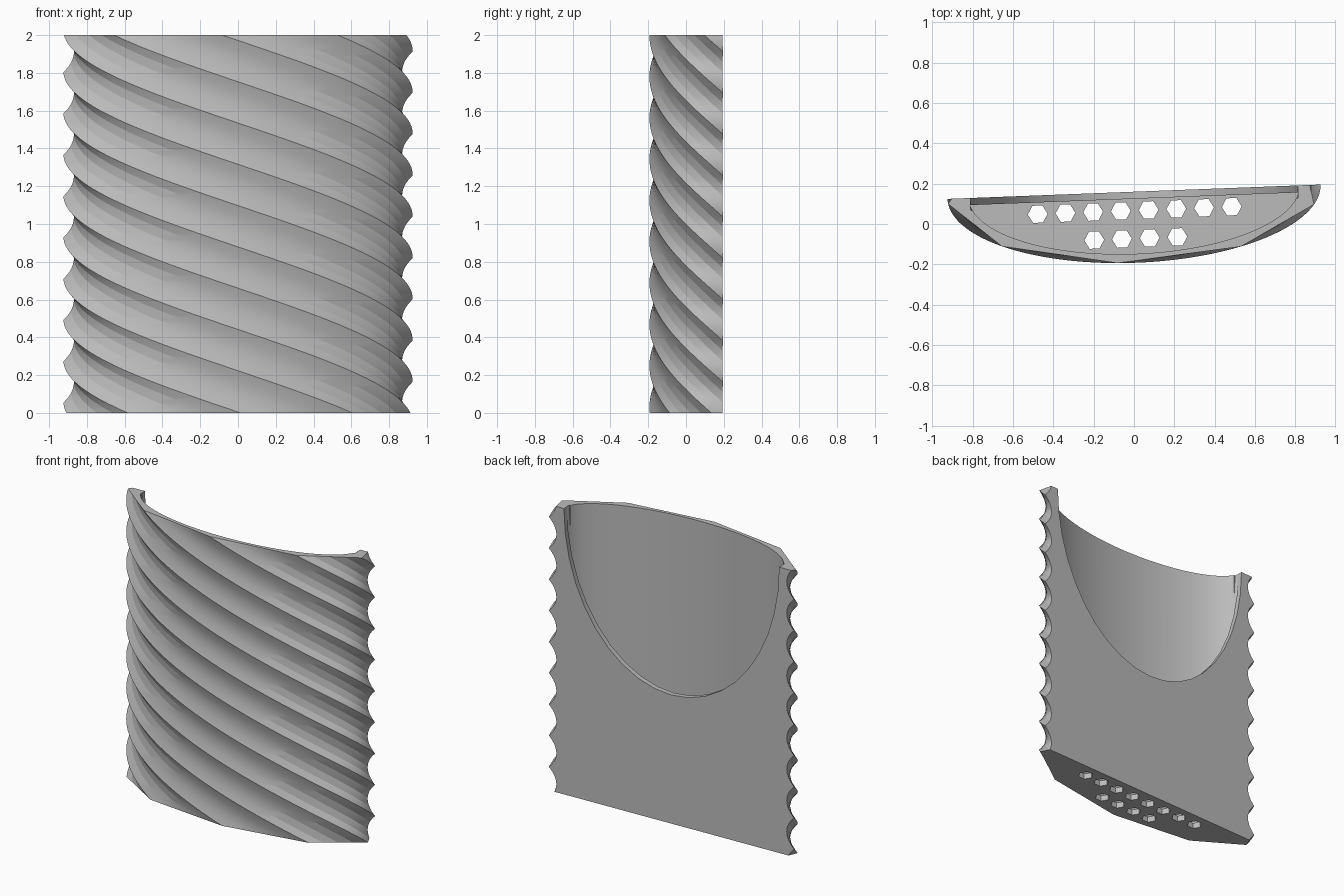
import bpy, bmesh
from math import sin, cos, pi, radians
from mathutils import Matrix

if "Cube" in bpy.data.objects:
    bpy.data.objects.remove(bpy.data.objects["Cube"], do_unlink=True)

HEIGHT, HALF_W, DEPTH = 2.0, 0.925, 0.352
SIDES, SLICES, SPLIT = 9, 120, 4
TWIST = radians(-366)
PLACE = Matrix.Translation((0, 0.16, 0)) @ Matrix.Rotation(radians(2.2), 4, 'Z')

grey = bpy.data.materials.new("plain grey")
grey.use_nodes = True
grey.diffuse_color = (0.5, 0.5, 0.5, 1)
grey.node_tree.nodes["Principled BSDF"].inputs["Base Color"].default_value = (0.5, 0.5, 0.5, 1)


def finish(name, bm):
    bmesh.ops.recalc_face_normals(bm, faces=bm.faces)
    mesh = bpy.data.meshes.new(name)
    bm.to_mesh(mesh)
    bm.free()
    mesh.materials.append(grey)
    obj = bpy.data.objects.new(name, mesh)
    bpy.context.collection.objects.link(obj)
    obj.matrix_world = PLACE
    return obj


def loft(rings):
    """Skin a list of closed rings and cap both ends."""
    bm = bmesh.new()
    rows = [[bm.verts.new(p) for p in ring] for ring in rings]
    n = len(rows[0])
    for low, high in zip(rows, rows[1:]):
        for i in range(n):
            j = (i + 1) % n
            bm.faces.new((low[i], low[j], high[j], high[i]))
    bm.faces.new(rows[0][::-1])
    bm.faces.new(rows[-1])
    return bm


def clip_back(bm, y):
    """Cut away everything behind y and close the flat back."""
    res = bmesh.ops.bisect_plane(bm, geom=bm.verts[:] + bm.edges[:] + bm.faces[:],
                                 plane_co=(0, y, 0), plane_no=(0, 1, 0), clear_outer=True)
    edges = [e for e in bm.edges if e.is_boundary]
    bmesh.ops.contextual_create(bm, geom=edges)


def ellipse(a, b, n):
    return [(a * cos(2 * pi * i / n), b * sin(2 * pi * i / n)) for i in range(n)]


def twisted_ring(z):
    """Regular polygon turned with height, then flattened to an oval."""
    pts = []
    for k in range(SIDES):
        a0 = radians(270) + 2 * pi * k / SIDES + TWIST * z / HEIGHT
        a1 = a0 + 2 * pi / SIDES
        for s in range(SPLIT):
            t = s / SPLIT
            pts.append((HALF_W * (cos(a0) * (1 - t) + cos(a1) * t),
                        DEPTH * (sin(a0) * (1 - t) + sin(a1) * t), z))
    return pts


# Twisted, flat-backed body
bm = loft([twisted_ring(HEIGHT * i / SLICES) for i in range(SLICES + 1)])
clip_back(bm, 0)
body = finish("wall_pot", bm)

# Cutter: oval hollow, leaving a thin back wall and floor
oval = ellipse(0.82, 0.308, 96)
bm = loft([[(x, y, z) for x, y in oval] for z in (0.04, 2.1)])
clip_back(bm, -0.035)
cutters = [finish("hollow_cutter", bm)]

# Cutter: rounded scoop through the back wall
arc = ellipse(0.812, 1.1, 40)
bm = loft([[(x, y, HEIGHT + z) for x, z in arc] for y in (-0.062, 0.1)])
cutters.append(finish("scoop_cutter", bm))

# Cutters: two rows of hexagonal drain holes
hexagon = ellipse(0.049, 0.049, 6)
for count, row_y in ((8, -0.093), (4, -0.232)):
    for i in range(count):
        cx = (i - (count - 1) / 2) * 0.1375
        bm = loft([[(cx + x, row_y + y, z) for x, y in hexagon] for z in (-0.1, 0.15)])
        cutters.append(finish("drain_cutter", bm))

# Carve the body, then drop the cutters
bpy.context.view_layer.objects.active = body
body.select_set(True)
for cutter in cutters:
    cutter.hide_render = True
    mod = body.modifiers.new("carve", 'BOOLEAN')
    mod.operation, mod.solver, mod.object = 'DIFFERENCE', 'EXACT', cutter
    bpy.ops.object.modifier_apply(modifier=mod.name)
    bpy.data.objects.remove(cutter, do_unlink=True)

bpy.ops.object.select_all(action='DESELECT')
body.select_set(True)
bpy.ops.object.shade_smooth_by_angle(angle=radians(12))
